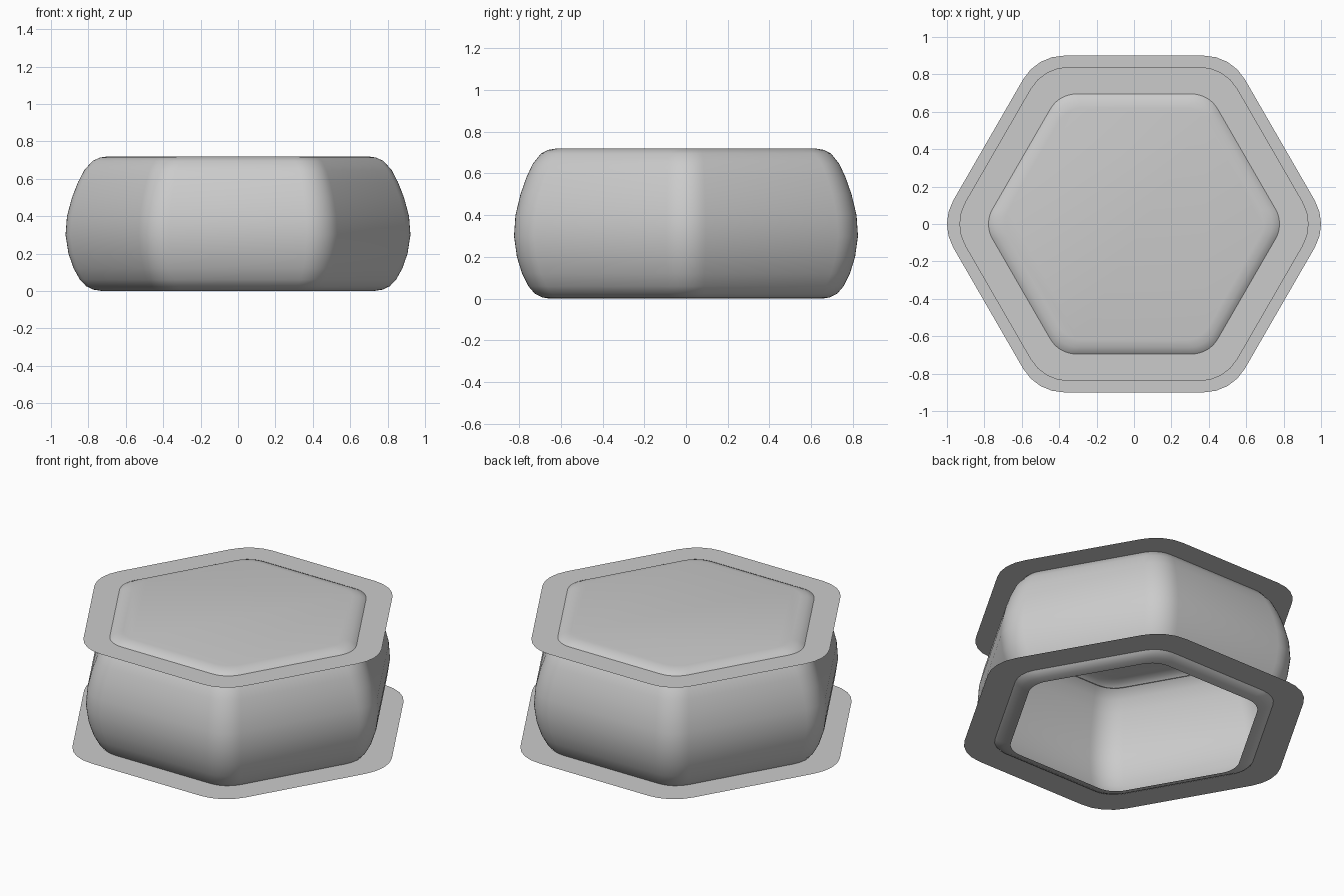
import bpy, bmesh
from math import sin, cos, pi, sqrt

if "Cube" in bpy.data.objects:
    bpy.data.objects.remove(bpy.data.objects["Cube"])


def hexagon(apothem, round_ratio, segs):
    """Rounded hexagon outline with corners on the x axis."""
    r = apothem * round_ratio
    centre = (apothem - r) * 2 / sqrt(3)
    pts = []
    for k in range(6):
        a = k * pi / 3
        for i in range(segs + 1):
            t = a - pi / 6 + i * pi / 3 / segs
            pts.append((centre * cos(a) + r * cos(t), centre * sin(a) + r * sin(t)))
    return pts


def loft(name, sections, segs, cap_top=False, smooth=False):
    """Skin rounded hexagons given as (apothem, z, corner ratio)."""
    bm = bmesh.new()
    rings = [[bm.verts.new((x, y, z)) for x, y in hexagon(a, rr, segs)]
             for a, z, rr in sections]
    n = len(rings[0])
    for lo, hi in zip(rings, rings[1:]):
        for i in range(n):
            j = (i + 1) % n
            bm.faces.new((lo[i], lo[j], hi[j], hi[i]))
    if cap_top:
        bm.faces.new(rings[-1])
    mesh = bpy.data.meshes.new(name)
    bm.to_mesh(mesh)
    bm.free()
    for p in mesh.polygons:
        p.use_smooth = smooth
    obj = bpy.data.objects.new(name, mesh)
    bpy.context.collection.objects.link(obj)
    return obj


# Bulging hollow body, open underneath: (apothem, z)
profile = [(0.65, 0.0), (0.69, 0.007), (0.725, 0.025), (0.755, 0.06),
           (0.785, 0.12), (0.81, 0.2), (0.824, 0.3), (0.817, 0.4),
           (0.793, 0.5), (0.765, 0.58), (0.735, 0.645), (0.695, 0.695),
           (0.66, 0.713), (0.62, 0.72)]
loft("body", [(a, z, 0.23) for a, z in profile], 8, cap_top=True, smooth=True)

# Thin flat flanges around the bottom and top
loft("bottom_flange", [(0.9, 0.035, 0.28), (0.735, 0.035, 0.23)], 4)
loft("top_flange", [(0.84, 0.695, 0.28), (0.69, 0.695, 0.23)], 4)
